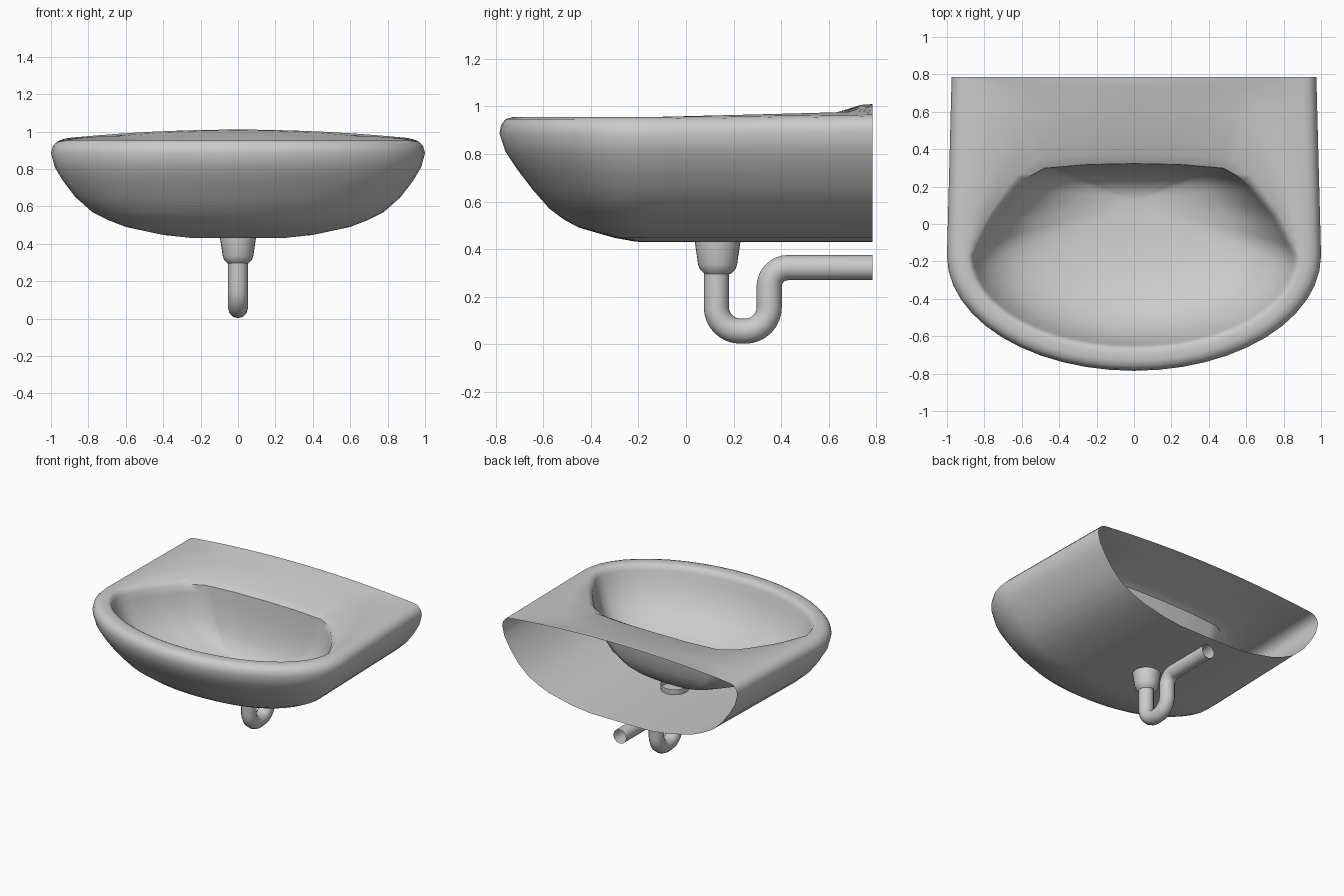
import bpy, bmesh
from math import sin, cos, pi, radians
from mathutils import Vector

if "Cube" in bpy.data.objects:
    bpy.data.objects.remove(bpy.data.objects["Cube"])

NF, NS, NB = 12, 10, 10      # columns: front arc, side, back (right half only)
YC, BACK = -0.17, 0.785


def resample(pts, n):
    """n+1 evenly spaced points along a polyline."""
    pts = [Vector(p) for p in pts]
    lens = [(b - a).length for a, b in zip(pts, pts[1:])]
    out = []
    for k in range(n + 1):
        d = sum(lens) * k / n
        for i, l in enumerate(lens):
            if d <= l or i == len(lens) - 1:
                out.append(pts[i].lerp(pts[i + 1], min(d / l, 1)))
                break
            d -= l
    return out


def half_ring(a, b, side, back, zf, zs, zb):
    """Front quarter ellipse, then side polyline, then back polyline."""
    ring = [(a * sin(pi / 2 * i / NF), YC - b * cos(pi / 2 * i / NF), zf) for i in range(NF)]
    for i, p in enumerate(resample([(a, YC)] + side, NS)[:-1]):
        ring.append((p.x, p.y, zf + (zs - zf) * i / NS))
    if back:
        for i, p in enumerate(resample([side[-1]] + back, NB)):
            ring.append((p.x, p.y, zs + (zb - zs) * (1 - (1 - i / NB) ** 2)))
    else:
        ring.append((side[-1][0], side[-1][1], zs))
    return ring


def skin(bm, rings):
    rows = [[bm.verts.new(p) for p in r] for r in rings]
    for r, s in zip(rows, rows[1:]):
        for i in range(min(len(r), len(s)) - 1):
            bm.faces.new((r[i], r[i + 1], s[i + 1], s[i]))


def smooth(ob, angle=50):
    bpy.ops.object.select_all(action='DESELECT')
    ob.select_set(True)
    bpy.context.view_layer.objects.active = ob
    bpy.ops.object.shade_smooth_by_angle(angle=radians(angle))


def make(name, bm):
    bmesh.ops.remove_doubles(bm, verts=bm.verts, dist=0.0005)
    bmesh.ops.recalc_face_normals(bm, faces=bm.faces)
    me = bpy.data.meshes.new(name)
    bm.to_mesh(me)
    bm.free()
    ob = bpy.data.objects.new(name, me)
    bpy.context.collection.objects.link(ob)
    smooth(ob)
    return ob


def mirror(ob):
    m = ob.modifiers.new("mirror", 'MIRROR')
    m.use_clip = True
    m.merge_threshold = 0.001


# outer shell with rolled rim, open against the wall
bm = bmesh.new()
profile = [(.93, .56, .955), (.965, .59, .947), (.99, .608, .922), (1, .615, .885), (.98, .59, .81),
           (.935, .54, .735), (.87, .475, .65), (.78, .405, .57), (.69, .345, .525),
           (.6, .28, .49), (.4, .13, .447), (.25, .04, .431), (0, 0, .43)]
shell = [half_ring(a, b, [(a * .975, BACK)], None, z, z + .01 * (z - .43) / .5, 0)
         for a, b, z in profile]

# deck with arched back edge and shallow recess behind the bowl
deck = [
    half_ring(.93, .56, [(.93 * .975, BACK)], [(0, BACK)], .955, .9655, 1.01),
    half_ring(.90, .525, [(.88, .1), (.79, .45), (.70, .62), (.61, .69)],
              [(.45, .728), (0, .738)], .955, .978, 1.007),
    half_ring(.885, .505, [(.84, .08), (.74, .36), (.66, .5), (.57, .57)],
              [(.42, .61), (0, .625)], .952, .958, .972),
    half_ring(.872, .492, [(.79, .03), (.64, .25), (.52, .345)],
              [(.28, .37), (0, .375)], .945, .943, .945),
]

# bowl shrinking down to the drain
edge = half_ring(.858, .48, [(.76, .03), (.6, .23), (.48, .298)],
                 [(.25, .318), (0, .323)], .915, .915, .915)
levels = [(1, .915), (.98, .86), (.94, .78), (.88, .70), (.78, .62), (.64, .555),
          (.46, .51), (.28, .482), (.1, .47), (0, .468)]
bowl = [[(x * s, .13 + (y - .13) * s, z) for x, y, _ in edge] for s, z in levels]

skin(bm, shell)
skin(bm, deck + bowl)
mirror(make("basin", bm))

# drain collar
bm = bmesh.new()
N = 24
skin(bm, [[(r * cos(2 * pi * i / N), .133 + r * sin(2 * pi * i / N), z) for i in range(N + 1)]
          for r, z in [(.097, .47), (.096, .43), (.082, .335), (.075, .315), (.055, .295)]])
make("drain_collar", bm)


# trap pipe: down, U-bend, up and back to the wall
def arc(cy, cz, r, a0, a1, n=8):
    return [(0, cy + r * cos(radians(a0 + (a1 - a0) * i / n)),
             cz + r * sin(radians(a0 + (a1 - a0) * i / n))) for i in range(n + 1)]


path = ([(0, .128, .32)] + arc(.228, .155, .1, 180, 270) + arc(.25, .155, .1, 270, 360)
        + arc(.43, .242, .08, 180, 90) + [(0, BACK, .322)])
cu = bpy.data.curves.new("trap_pipe", 'CURVE')
cu.dimensions = '3D'
cu.bevel_depth = .053
cu.bevel_resolution = 4
sp = cu.splines.new('POLY')
sp.points.add(len(path) - 1)
for pt, p in zip(sp.points, path):
    pt.co = (*p, 1)
pipe = bpy.data.objects.new("trap_pipe", cu)
bpy.context.collection.objects.link(pipe)
bpy.ops.object.select_all(action='DESELECT')
pipe.select_set(True)
bpy.context.view_layer.objects.active = pipe
bpy.ops.object.convert(target='MESH')
smooth(bpy.context.view_layer.objects.active)
